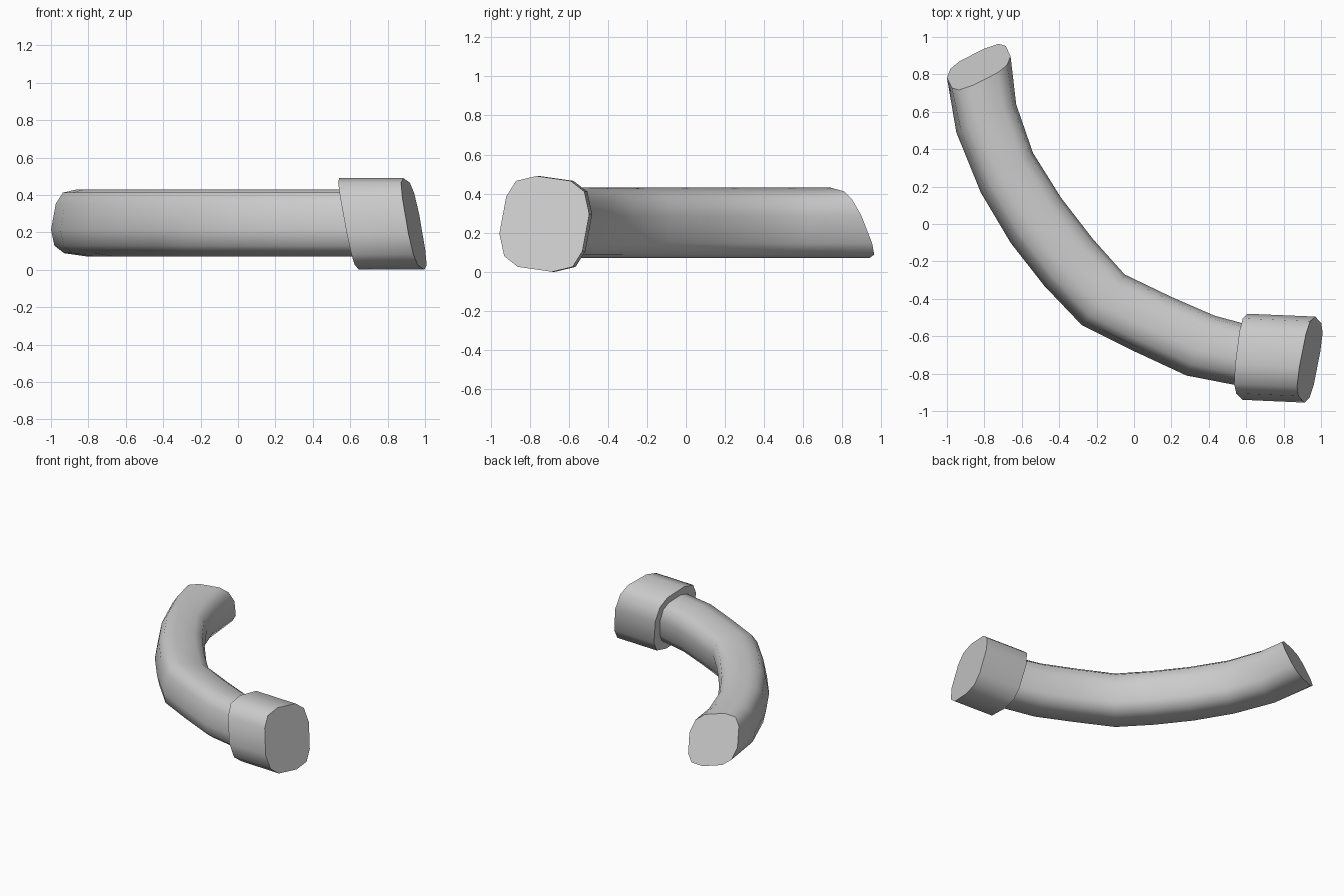
import bpy, bmesh, math

if "Cube" in bpy.data.objects:
    bpy.data.objects.remove(bpy.data.objects["Cube"])

# Shared twelve-sided cross-section (sideways, up)
HALF = [(-0.23, -0.05), (-0.195, 0.14), (-0.145, 0.22),
        (-0.04, 0.245), (0.135, 0.22), (0.205, 0.165)]
SECTION = HALF + [(-u, -v) for u, v in HALF]


def loft(name, rings):
    bm = bmesh.new()
    loops = [[bm.verts.new(p) for p in ring] for ring in rings]
    n = len(SECTION)
    for a, b in zip(loops, loops[1:]):
        for i in range(n):
            j = (i + 1) % n
            bm.faces.new((a[i], a[j], b[j], b[i]))
    bm.faces.new(loops[0])
    bm.faces.new(loops[-1])
    bmesh.ops.recalc_face_normals(bm, faces=bm.faces)
    mesh = bpy.data.meshes.new(name)
    bm.to_mesh(mesh)
    bm.free()
    obj = bpy.data.objects.new(name, mesh)
    bpy.context.collection.objects.link(obj)
    bpy.ops.object.select_all(action='DESELECT')
    obj.select_set(True)
    bpy.context.view_layer.objects.active = obj
    bpy.ops.object.shade_smooth_by_angle(angle=math.radians(58))
    return obj


def tube_ring(outer, inner, slant=0.0):
    (ox, oy), (ix, iy) = outer, inner
    ring = []
    for u, v in SECTION:
        s, dz = 0.5 + u / 0.46, v * 0.735
        ring.append((ox + (ix - ox) * s, oy + (iy - oy) * s + slant * dz, 0.25 + dz))
    return ring


def collar_ring(x, y, yaw):
    return [(x + yaw * u - 0.2 * v, y + u, 0.245 + v) for u, v in SECTION]


# Curved tube: outer and inner edge of the bend at each joint
outer = [(-1.0, 0.765), (-0.95, 0.49), (-0.82, 0.17), (-0.66, -0.10), (-0.48, -0.33),
         (-0.28, -0.54), (0.0, -0.68), (0.28, -0.81), (0.64, -0.88)]
inner = [(-0.66, 0.915), (-0.63, 0.64), (-0.54, 0.38), (-0.39, 0.14), (-0.22, -0.08),
         (-0.05, -0.27), (0.20, -0.39), (0.43, -0.49), (0.67, -0.555)]
slants = [-0.47] + [0.0] * (len(outer) - 1)
loft("curved_tube", [tube_ring(*r) for r in zip(outer, inner, slants)])

# Thicker collar on the end
loft("end_collar", [collar_ring(0.594, -0.71, 0.10), collar_ring(0.94, -0.725, 0.17)])
